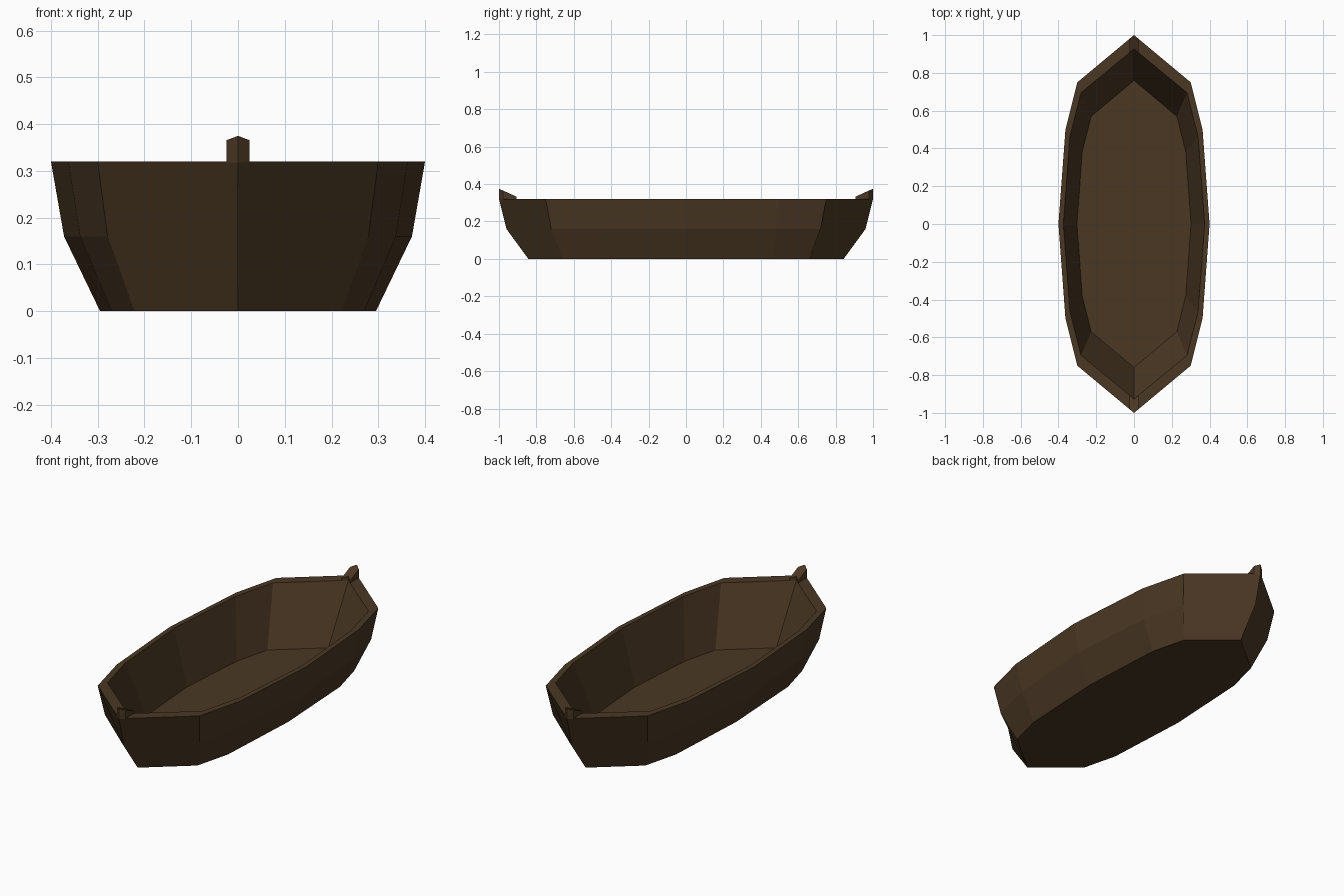
import bpy
import bmesh

cube = bpy.data.objects.get("Cube")
if cube:
    bpy.data.objects.remove(cube, do_unlink=True)

# Dark brown wood for the whole boat
wood = bpy.data.materials.new("dark_brown_wood")
wood.use_nodes = True
colour = (0.070, 0.039, 0.017, 1)
wood.diffuse_color = colour
bsdf = next(n for n in wood.node_tree.nodes if n.type == "BSDF_PRINCIPLED")
bsdf.inputs["Base Color"].default_value = colour
bsdf.inputs["Roughness"].default_value = 0.9


def make_object(name, bm):
    bmesh.ops.recalc_face_normals(bm, faces=bm.faces[:])
    mesh = bpy.data.meshes.new(name)
    bm.to_mesh(mesh)
    bm.free()
    mesh.materials.append(wood)
    obj = bpy.data.objects.new(name, mesh)
    bpy.context.collection.objects.link(obj)
    return obj


def loft(bm, rings):
    """Join closed rings of points with quads and cap both ends."""
    rings = [[bm.verts.new(p) for p in ring] for ring in rings]
    for low, high in zip(rings, rings[1:]):
        n = len(low)
        for i in range(n):
            j = (i + 1) % n
            bm.faces.new((low[i], low[j], high[j], high[i]))
    bm.faces.new(rings[0][::-1])
    bm.faces.new(rings[-1])


def hull_ring(quarter, z):
    """Mirror a quarter outline to all four quarters at one height."""
    half = quarter + [(x, -y) for x, y in quarter[-2::-1]]
    return [(x, y, z) for x, y in half + [(-x, y) for x, y in half[-2:0:-1]]]


def scaled(quarter, sx, sy):
    return [(x * sx, y * sy) for x, y in quarter]


# Hull sections: keel, bilge, outer rim, inner rim, floor
BILGE = 0.16
rim = [(0, 1), (0.3, 0.75), (0.363, 0.5), (0.4, 0)]
keel = [(0, 0.843), (0.222, 0.658), (0.27, 0.47), (0.295, 0)]
bm = bmesh.new()
loft(bm, [hull_ring(keel, 0),
          hull_ring(scaled(rim, 0.93, 0.96), BILGE),
          hull_ring(rim, 0.32),
          hull_ring(scaled(rim, 0.935, 0.927), 0.32),
          hull_ring(scaled(rim, 0.755, 0.76), 0.025)])

# Each bow and stern panel is one broad plank without a bilge seam
seams = [e for e in bm.edges
         if all(abs(v.co.z - BILGE) < 0.001 and abs(v.co.y) > 0.7 for v in e.verts)]
bmesh.ops.dissolve_edges(bm, edges=seams, use_verts=False)
make_object("hull", bm)

# Raised stem posts following the pointed rim, sloping inward
footprint = [(0, 1), (0.025, 0.979), (0.025, 0.905), (0, 0.927),
             (-0.025, 0.905), (-0.025, 0.979)]
for name, side in (("front_stem", -1), ("back_stem", 1)):
    bm = bmesh.new()
    base = [(x, y * side, 0.318) for x, y in footprint]
    top = [(x, y * side, 0.375 - 0.45 * (1 - y)) for x, y in footprint]
    loft(bm, [base, top])
    make_object(name, bm)
